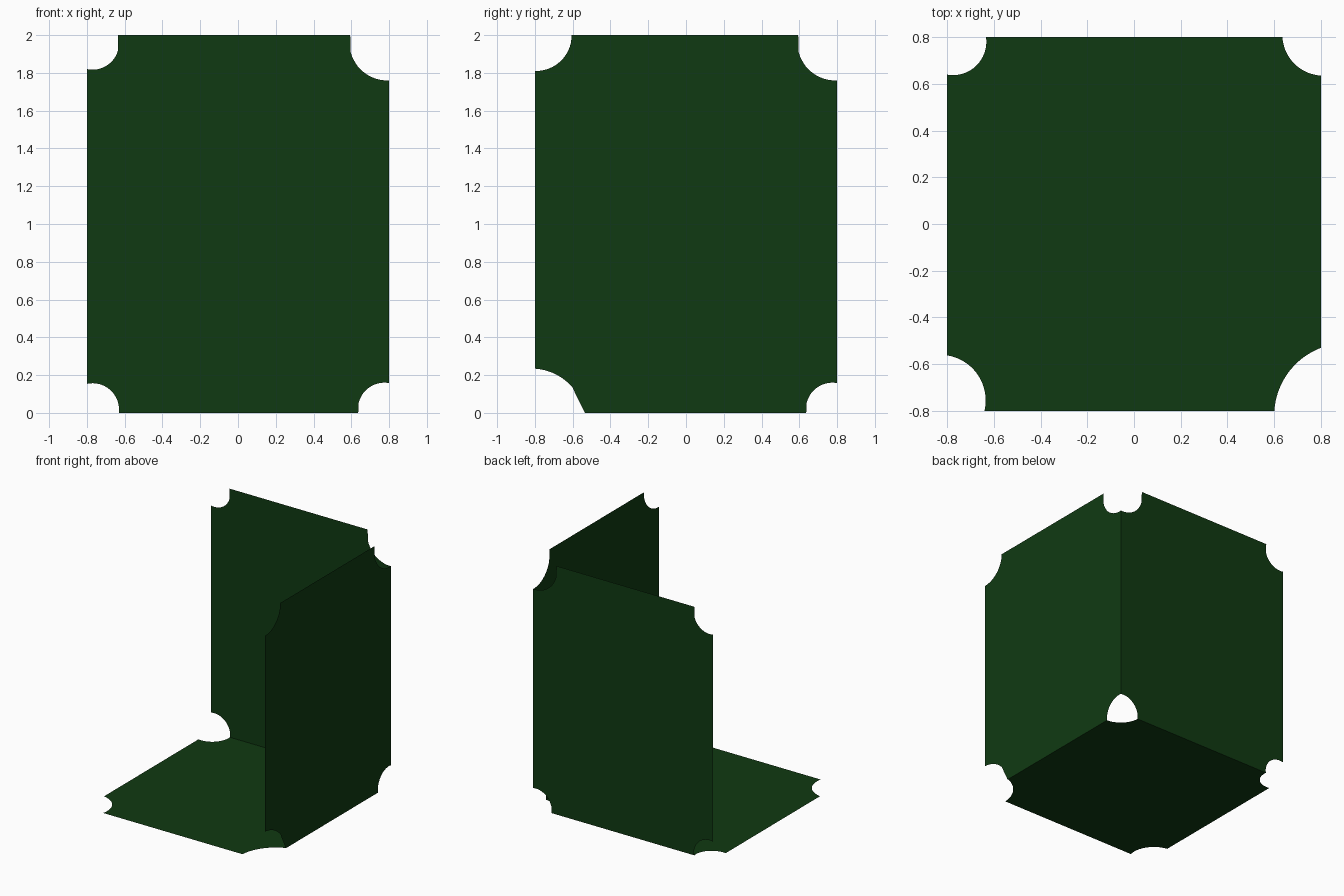
import bpy, bmesh
from math import sqrt, atan2, cos, sin, pi

if "Cube" in bpy.data.objects:
    bpy.data.objects.remove(bpy.data.objects["Cube"])

H = 0.8       # half width of the panels
STEPS = 32    # segments per corner bite

green = bpy.data.materials.new("dark_green")
green.diffuse_color = (0.005, 0.042, 0.006, 1)
green.use_nodes = True
green.node_tree.nodes["Principled BSDF"].inputs["Base Color"].default_value = green.diffuse_color


def bite(corner, circle, side_first):
    """Arc of a circular bite between the two edges meeting at a corner."""
    (u, v), (cu, cv, r) = corner, circle
    su, sv = (1 if u > 0 else -1), (1 if v > cv - r and v > 0.5 else -1)
    on_side = (u, cv - sv * sqrt(r * r - (u - cu) ** 2))
    on_end = (cu - su * sqrt(r * r - (v - cv) ** 2), v)
    a, b = (atan2(p[1] - cv, p[0] - cu) for p in (on_side, on_end))
    if not side_first:
        a, b = b, a
    sweep = (b - a + pi) % (2 * pi) - pi
    return [(cu + r * cos(a + sweep * i / STEPS), cv + r * sin(a + sweep * i / STEPS))
            for i in range(STEPS + 1)]


def panel(name, low, high, circles, place):
    """Flat sheet; circles run bottom-left, bottom-right, top-right, top-left."""
    corners = [(-H, low), (H, low), (H, high), (-H, high)]
    outline = []
    for i, (corner, circle) in enumerate(zip(corners, circles)):
        outline += bite(corner, circle, i % 2 == 0)
    bm = bmesh.new()
    bm.faces.new([bm.verts.new(place(u, v)) for u, v in outline])
    bmesh.ops.triangulate(bm, faces=bm.faces[:])
    mesh = bpy.data.meshes.new(name)
    bm.to_mesh(mesh)
    bm.free()
    mesh.materials.append(green)
    bpy.context.collection.objects.link(bpy.data.objects.new(name, mesh))


# Floor sheet
panel("floor_panel", -H, H,
      [(-0.83, -0.755, 0.195), (0.91, -0.82, 0.31),
       (0.81, 0.81, 0.175), (-0.775, 0.78, 0.143)],
      lambda u, v: (u, v, 0))

# Back wall
panel("back_wall", 0, 2,
      [(-0.77, 0.017, 0.14), (0.775, 0.02, 0.14),
       (0.79, 1.96, 0.2), (-0.77, 1.957, 0.14)],
      lambda u, v: (u, H, v))

# Right wall
panel("right_wall", 0, 2,
      [(-0.82, -0.055, 0.29), (0.775, 0.02, 0.14),
       (0.79, 1.96, 0.2), (-0.795, 2.0, 0.19)],
      lambda u, v: (H, u, v))
